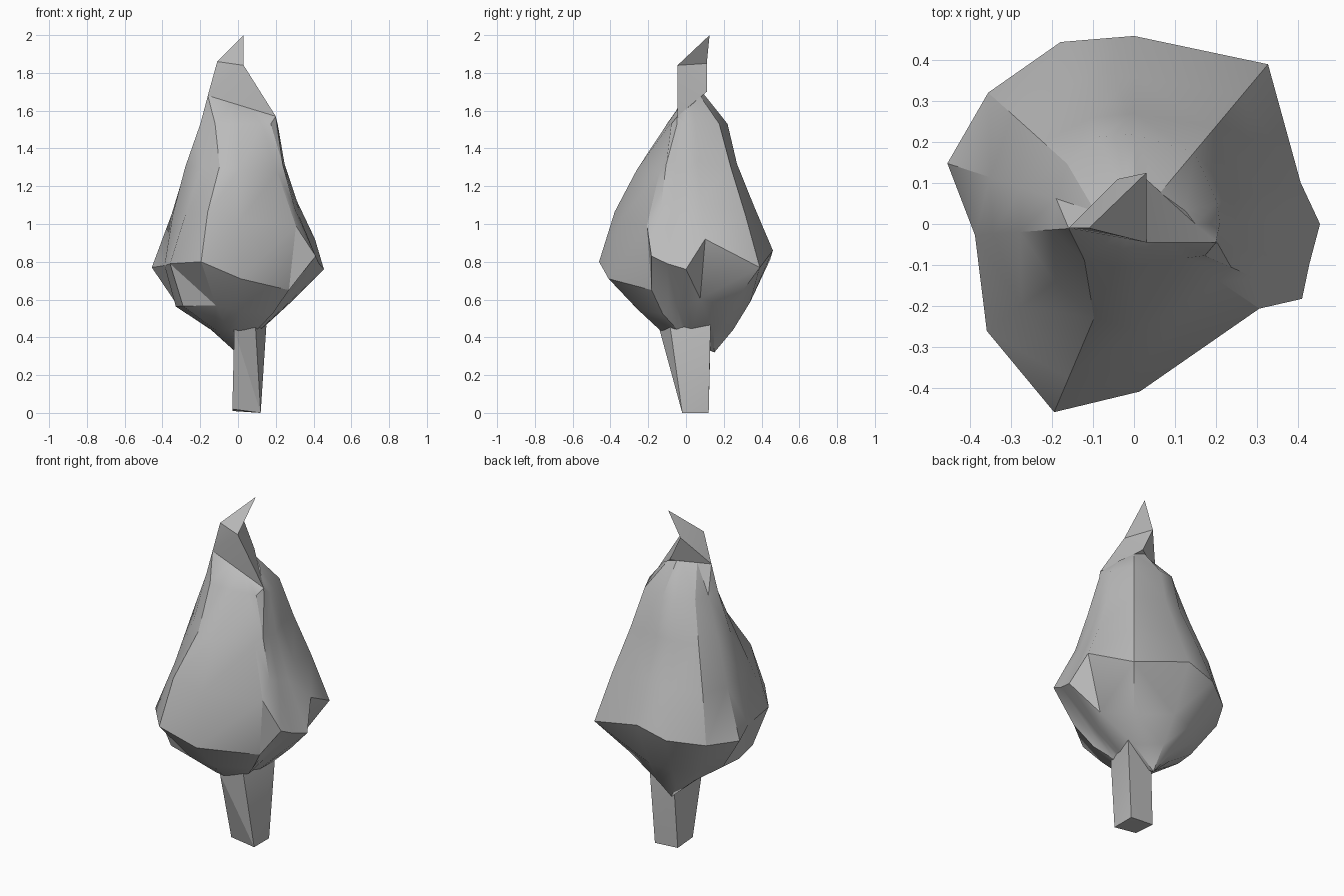
import bpy
import bmesh
from math import cos, sin, radians

default_cube = bpy.data.objects.get("Cube")
if default_cube:
    bpy.data.objects.remove(default_cube, do_unlink=True)

# One plain grey for the whole tree
grey = bpy.data.materials.new("plain_grey")
grey.use_nodes = True
colour = (0.5, 0.5, 0.5, 1)
grey.diffuse_color = colour
grey.node_tree.nodes["Principled BSDF"].inputs["Base Color"].default_value = colour


def loft(name, rings, bottom=None, top=None, smooth_angle=30):
    """Bridge equal-sized rings from bottom to top, closing each end
    with a pole point if given, otherwise with a flat cap."""
    bm = bmesh.new()
    rows = [[bm.verts.new(point) for point in ring] for ring in rings]
    count = len(rows[0])
    for lower, upper in zip(rows, rows[1:]):
        for i in range(count):
            j = (i + 1) % count
            bm.faces.new((lower[i], lower[j], upper[j], upper[i]))
    for row, pole in ((rows[0], bottom), (rows[-1], top)):
        if pole is None:
            bm.faces.new(row)
        else:
            tip = bm.verts.new(pole)
            for i in range(count):
                bm.faces.new((row[i], row[(i + 1) % count], tip))
    bmesh.ops.triangulate(bm, faces=bm.faces[:], quad_method='SHORT_EDGE')
    bmesh.ops.recalc_face_normals(bm, faces=bm.faces[:])
    mesh = bpy.data.meshes.new(name)
    bm.to_mesh(mesh)
    bm.free()
    mesh.materials.append(grey)
    obj = bpy.data.objects.new(name, mesh)
    bpy.context.collection.objects.link(obj)
    bpy.ops.object.select_all(action='DESELECT')
    obj.select_set(True)
    bpy.context.view_layer.objects.active = obj
    bpy.ops.object.shade_smooth_by_angle(angle=radians(smooth_angle))


# Crown: lumpy rings measured along fixed compass directions,
# each direction having its own rise or droop
directions = [radians(a) for a in
              (0, 14, 50, 90, 112, 138, 162, 184, 216, 247, 272, 326, 336, 347)]
sag = (-.01, .15, 0, .09, .04, .01, 0, .01, .02, .03, -.06, -.12, .06, .02)


def crown_ring(height, wobble, radii, tilt_x=0, tilt_y=0):
    ring = []
    for angle, radius, droop in zip(directions, radii, sag):
        x, y = radius * cos(angle), radius * sin(angle)
        ring.append((x, y, height + wobble * droop + tilt_x * x + tilt_y * y))
    return ring


crown_rings = [
    crown_ring(.44, 0, (.1, .12, .19, .25, .24, .19, .15, .14, .15, .14, .14, .11, .11, .1)),
    crown_ring(.56, .3, (.24, .31, .31, .34, .34, .33, .33, .33, .36, .3, .25, .22, .23, .22)),
    crown_ring(.77, 1, (.455, .42, .51, .46, .48, .48, .48, .39, .445, .5, .41, .325, .45, .44)),
    crown_ring(1.05, .5, (.33, .32, .41, .36, .38, .4, .37, .345, .34, .41, .35, .37, .33, .325)),
    crown_ring(1.3, .2, (.25, .25, .31, .27, .28, .3, .29, .28, .24, .25, .26, .25, .26, .25)),
    crown_ring(1.53, 0, (.21, .21, .23, .22, .23, .22, .2, .2, .15, .11, .1, .15, .19, .21)),
    crown_ring(1.646, 0,
               (.15, .13, .1, .087, .076, .078, .1, .16, .04, .027, .026, .053, .08, .205),
               tilt_x=-.25, tilt_y=.58),
]
loft("crown", crown_rings, bottom=(-.01, .15, .32))

# Spire: three-sided neck growing out of the crown, with a bent pointed tip
spire_rings = [
    [(-.16, -.01, 1.68), (.2, -.045, 1.57), (.03, .11, 1.7)],
    [(-.11, -.01, 1.86), (.03, -.045, 1.84), (-.04, .11, 1.85)],
]
loft("spire", spire_rings, top=(.03, .125, 2))

# Trunk: four-sided post, wider where it enters the crown
trunk_rings = [
    [(-.03, -.02, .02), (.12, -.02, 0), (.12, .12, 0), (-.03, .12, .01)],
    [(-.02, -.14, .44), (.09, -.09, .5), (.15, .13, .46), (-.01, .13, .4)],
    [(-.01, -.08, .56), (.08, -.06, .58), (.13, .12, .56), (0, .12, .56)],
]
loft("trunk", trunk_rings)
